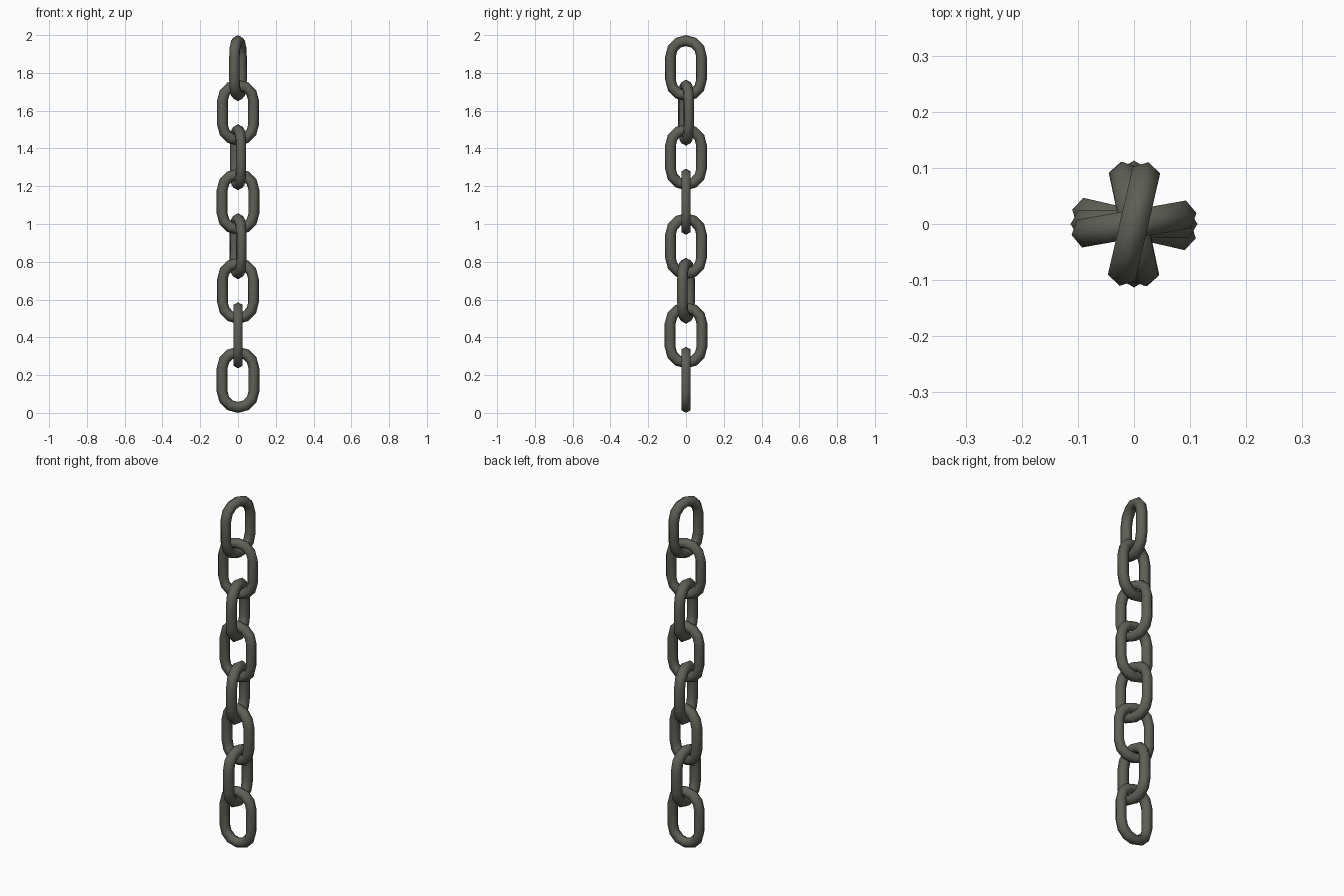
import bpy, bmesh, math

if "Cube" in bpy.data.objects:
    bpy.data.objects.remove(bpy.data.objects["Cube"])

# One shared dark iron material
iron = bpy.data.materials.new("dark_iron")
iron.diffuse_color = (0.115, 0.115, 0.095, 1)
iron.use_nodes = True
iron.node_tree.nodes["Principled BSDF"].inputs["Base Color"].default_value = iron.diffuse_color

SIDES = 6          # hexagonal rod
ARC = 6            # segments per rounded end
ROD = 0.029        # rod radius
BEND = 0.084       # centreline radius of the rounded ends
HEIGHT = 0.35      # overall height of one link
STRAIGHT = HEIGHT / 2 - BEND - ROD


def link_mesh():
    """Stadium-shaped link in the xz plane, centred on the origin."""
    bm = bmesh.new()
    rings = []
    for end, sign in ((0, 1), (math.pi, -1)):
        for i in range(ARC + 1):
            a = end + math.pi * i / ARC
            ring = []
            for k in range(SIDES):
                t = 2 * math.pi * k / SIDES
                r = BEND + ROD * math.cos(t)
                ring.append(bm.verts.new((r * math.cos(a), ROD * math.sin(t),
                                          r * math.sin(a) + sign * STRAIGHT)))
            rings.append(ring)
    for i, ring in enumerate(rings):
        nxt = rings[(i + 1) % len(rings)]
        for k in range(SIDES):
            j = (k + 1) % SIDES
            bm.faces.new((ring[k], ring[j], nxt[j], nxt[k])).smooth = True
    bmesh.ops.recalc_face_normals(bm, faces=bm.faces)
    me = bpy.data.meshes.new("chain_link")
    bm.to_mesh(me)
    bm.free()
    me.materials.append(iron)
    return me


# Chain: alternate links turned a quarter, each with a slight twist
mesh = link_mesh()
angles = [0, 90, -13, 78, 0, 79, 10, 77]
# links 3 and 5 lean the other way from the top link
angles[3], angles[5] = 90 + 12, 90 + 11
step = (2 - HEIGHT) / (len(angles) - 1)
for n, ang in enumerate(angles):
    ob = bpy.data.objects.new(f"chain_link_{n + 1}", mesh)
    ob.location.z = HEIGHT / 2 + n * step
    ob.rotation_euler.z = math.radians(ang)
    bpy.context.collection.objects.link(ob)
